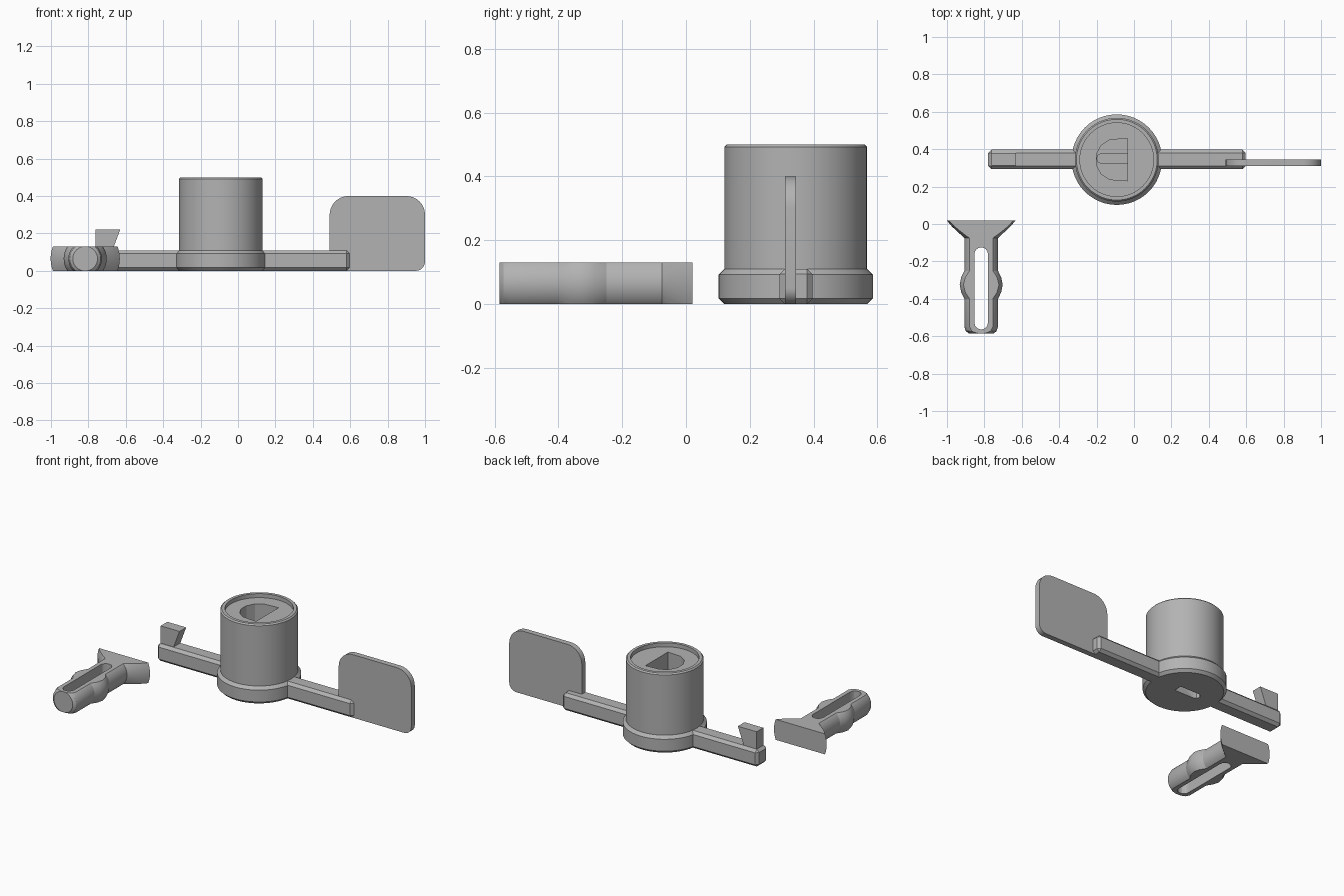
import bpy, bmesh, math
from mathutils import Matrix

cube = bpy.data.objects.get("Cube")
if cube:
    bpy.data.objects.remove(cube, do_unlink=True)

grey = bpy.data.materials.new("plain_grey")
grey.use_nodes = True
grey.diffuse_color = (0.45, 0.45, 0.45, 1)
grey.node_tree.nodes["Principled BSDF"].inputs["Base Color"].default_value = (0.45, 0.45, 0.45, 1)

HUB_X, HUB_Y = -0.092, 0.344
PEG_X, PEG_Z = -0.817, 0.065


def make(name, bm, smooth=False):
    bmesh.ops.recalc_face_normals(bm, faces=bm.faces)
    mesh = bpy.data.meshes.new(name)
    bm.to_mesh(mesh)
    bm.free()
    mesh.materials.append(grey)
    ob = bpy.data.objects.new(name, mesh)
    bpy.context.collection.objects.link(ob)
    if smooth:
        shade(ob)
    return ob


def shade(ob):
    bpy.ops.object.select_all(action='DESELECT')
    ob.select_set(True)
    bpy.context.view_layer.objects.active = ob
    bpy.ops.object.shade_smooth_by_angle(angle=math.radians(25))


def lathe(name, profile, matrix, steps=48):
    """Spin (radius, height) points round z, then place the solid."""
    bm = bmesh.new()
    verts = [bm.verts.new((r, 0, h)) for r, h in profile]
    edges = [bm.edges.new(pair) for pair in zip(verts, verts[1:])]
    bmesh.ops.spin(bm, geom=verts + edges, axis=(0, 0, 1), cent=(0, 0, 0),
                   angle=2 * math.pi, steps=steps)
    bmesh.ops.remove_doubles(bm, verts=bm.verts, dist=1e-4)
    bm.transform(matrix)
    return make(name, bm, True)


def prism(name, outline, low, high, upright=False):
    """Extrude an outline along z, or along y if upright."""
    bm = bmesh.new()
    place = (lambda a, b: (a, low, b)) if upright else (lambda a, b: (a, b, low))
    face = bm.faces.new([bm.verts.new(place(a, b)) for a, b in outline])
    new = bmesh.ops.extrude_face_region(bm, geom=[face])["geom"]
    step = (0, high - low, 0) if upright else (0, 0, high - low)
    bmesh.ops.translate(bm, vec=step, verts=[v for v in new if isinstance(v, bmesh.types.BMVert)])
    return make(name, bm)


def box(name, x0, x1, y0, y1, z0, z1, bevel=0):
    ob = prism(name, [(x0, y0), (x1, y0), (x1, y1), (x0, y1)], z0, z1)
    if bevel:
        mod = ob.modifiers.new("chamfer", 'BEVEL')
        mod.width, mod.segments = bevel, 1
    return ob


def arc(cx, cy, r, start, end, steps=8):
    angles = [math.radians(start + (end - start) * i / steps) for i in range(steps + 1)]
    return [(cx + r * math.cos(a), cy + r * math.sin(a)) for a in angles]


def boolean(ob, cutter, operation='DIFFERENCE'):
    cutter.hide_render = True
    mod = ob.modifiers.new("cut", 'BOOLEAN')
    mod.object, mod.operation, mod.solver = cutter, operation, 'EXACT'
    bpy.ops.object.select_all(action='DESELECT')
    ob.select_set(True)
    bpy.context.view_layer.objects.active = ob
    bpy.ops.object.modifier_apply(modifier=mod.name)
    bpy.data.objects.remove(cutter, do_unlink=True)


# Hub: flanged cylinder with a shallow recessed top
hub = lathe("hub", [(0, 0), (0.225, 0), (0.242, 0.017), (0.242, 0.092), (0.224, 0.11),
                    (0.224, 0.492), (0.216, 0.5), (0.197, 0.5), (0.197, 0.475), (0, 0.475)],
            Matrix.Translation((HUB_X, HUB_Y, 0)))

# D-shaped socket, with a narrow slot in its floor and another underneath
left = arc(HUB_X, HUB_Y, 0.113, 110, 250, 5)
flat_x = HUB_X + 0.057
boolean(hub, prism("socket_cutter", left + [(flat_x, HUB_Y - 0.113), (flat_x, HUB_Y + 0.113)],
                   0.2, 0.6))
slot = arc(HUB_X - 0.08, HUB_Y + 0.006, 0.027, 90, 270, 4)
slot += [(flat_x, HUB_Y - 0.021), (flat_x, HUB_Y + 0.033)]
for low, high in ((0.15, 0.3), (-0.1, 0.1)):
    boolean(hub, prism("slot_cutter", slot, low, high))
shade(hub)

# Chamfered arms on both sides of the hub
box("right_arm", -0.78, HUB_X - 0.18, 0.293, 0.397, 0, 0.11, 0.017)
box("left_arm", HUB_X + 0.18, 0.597, 0.293, 0.397, 0, 0.11, 0.017)

# Rounded vane plate on the left arm
vane = arc(0.95, 0.05, 0.05, -90, 0) + arc(0.9, 0.3, 0.1, 0, 90)
vane += arc(0.59, 0.3, 0.1, 90, 180) + [(0.49, 0)]
shade(prism("vane", vane, 0.31, 0.345, upright=True))

# Slanted catch on the right arm
prism("catch", [(-0.762, 0.1), (-0.675, 0.1), (-0.63, 0.22), (-0.762, 0.22)],
      0.313, 0.38, upright=True)

# Loose peg: turned round y, with flat top and bottom and a long slot
turned = [(0, -0.585), (0.066, -0.585), (0.082, -0.573), (0.09, -0.55), (0.09, -0.4),
          (0.107, -0.365), (0.115, -0.325), (0.107, -0.285), (0.09, -0.25),
          (0.09, -0.075), (0.155, -0.015), (0.185, 0.02), (0, 0.02)]
peg = lathe("peg", turned, Matrix.Translation((PEG_X, 0, PEG_Z)) @ Matrix.Rotation(-math.pi / 2, 4, 'X'))
boolean(peg, box("slab", -1.2, -0.4, -0.8, 0.2, 0, 0.13), 'INTERSECT')
loop = arc(PEG_X, -0.161, 0.036, 0, 180) + arc(PEG_X, -0.528, 0.036, 180, 360)
boolean(peg, prism("peg_slot_cutter", loop, -0.1, 0.3))
shade(peg)
